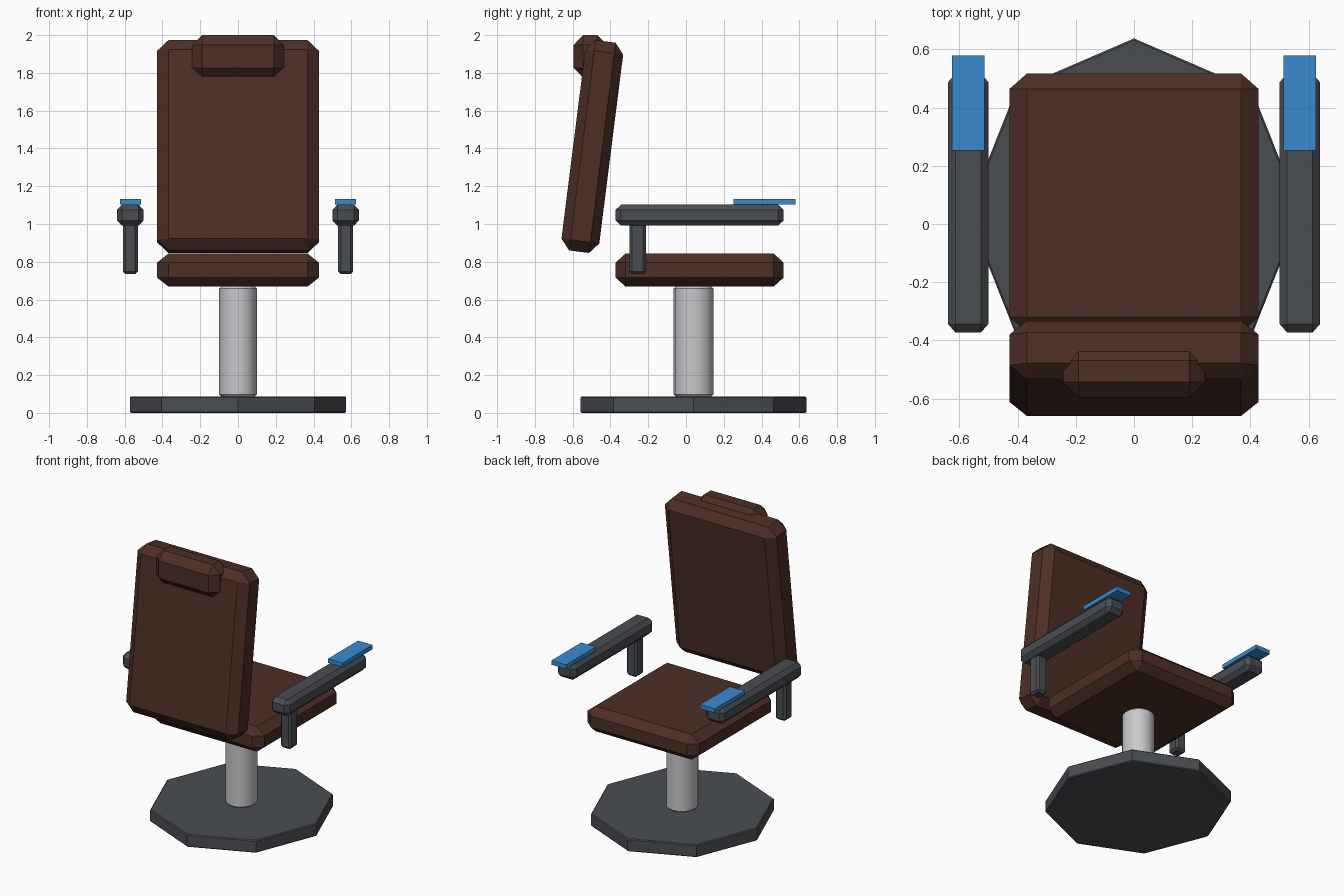
import bpy
import bmesh
from itertools import product
from math import radians
from mathutils import Matrix, Vector

if "Cube" in bpy.data.objects:
    bpy.data.objects.remove(bpy.data.objects["Cube"], do_unlink=True)


def material(name, rgb):
    mat = bpy.data.materials.new(name)
    mat.use_nodes = True
    color = (*rgb, 1)
    mat.diffuse_color = color
    mat.node_tree.nodes["Principled BSDF"].inputs["Base Color"].default_value = color
    return mat


leather = material("brown leather", (0.075, 0.028, 0.019))
charcoal = material("charcoal", (0.068, 0.076, 0.083))
steel = material("light steel", (0.58, 0.58, 0.60))
blue = material("blue panel", (0.04, 0.26, 0.64))


def finish(name, bm, mat, center, tilt=0):
    bmesh.ops.recalc_face_normals(bm, faces=bm.faces)
    mesh = bpy.data.meshes.new(name)
    bm.to_mesh(mesh)
    bm.free()
    mesh.materials.append(mat)
    obj = bpy.data.objects.new(name, mesh)
    obj.location = center
    obj.rotation_euler.x = radians(tilt)
    bpy.context.scene.collection.objects.link(obj)
    return obj


def block(name, mat, center, size, chamfer=None, tilt=0):
    """Box with an optional chamfer given separately for each axis."""
    bm = bmesh.new()
    half = Vector(size) / 2
    if chamfer is None:
        bmesh.ops.create_cube(bm, size=1, matrix=Matrix.Diagonal((*size, 1)))
    else:
        # Each corner becomes a small triangle; the hull joins them
        for signs in product((-1, 1), repeat=3):
            for keep in range(3):
                bm.verts.new([s * (half[i] - (0 if i == keep else chamfer[i]))
                              for i, s in enumerate(signs)])
        bmesh.ops.convex_hull(bm, input=bm.verts)
        bmesh.ops.dissolve_limit(bm, angle_limit=radians(1),
                                 verts=bm.verts, edges=bm.edges)
    return finish(name, bm, mat, center, tilt)


def cylinder(name, mat, sides, radii, bottom, top, y, rim):
    bm = bmesh.new()
    height = top - bottom
    bmesh.ops.create_cone(bm, cap_ends=True, segments=sides, radius1=1, radius2=1,
                          depth=height, matrix=Matrix.Diagonal((*radii, 1, 1)))
    caps = [e for e in bm.edges if abs(e.verts[0].co.z - e.verts[1].co.z) < 0.001]
    bmesh.ops.bevel(bm, geom=caps, offset=rim, segments=1, affect='EDGES')
    return finish(name, bm, mat, (0, y, (bottom + top) / 2))


# Pedestal
cylinder("floor_base", charcoal, 8, (0.573, 0.598), 0, 0.087, 0.04, 0.006)
column = cylinder("column", steel, 16, (0.1, 0.105), 0.087, 0.668, 0.04, 0.01)
bpy.ops.object.select_all(action='DESELECT')
column.select_set(True)
bpy.context.view_layer.objects.active = column
bpy.ops.object.shade_smooth_by_angle(angle=radians(30))

# Cushions
block("seat", leather, (0, 0.072, 0.756), (0.857, 0.89, 0.175), (0.06, 0.053, 0.048))
block("backrest", leather, (0, -0.496, 1.41), (0.857, 0.202, 1.122),
      (0.06, 0.048, 0.057), tilt=-7.2)
block("headrest", leather, (0, -0.507, 1.887), (0.487, 0.178, 0.226), (0.053, 0.052, 0.053))

# Arms with control panels
for side, x in (("left", 0.57), ("right", -0.57)):
    block(side + "_armrest", charcoal, (x, 0.072, 1.047), (0.14, 0.89, 0.112),
          (0.026, 0.03, 0.028))
    block(side + "_arm_post", charcoal, (x, -0.256, 0.88), (0.08, 0.087, 0.292),
          (0.014, 0.014, 0.014))
    block(side + "_arm_panel", blue, (x, 0.416, 1.119), (0.112, 0.327, 0.029))
